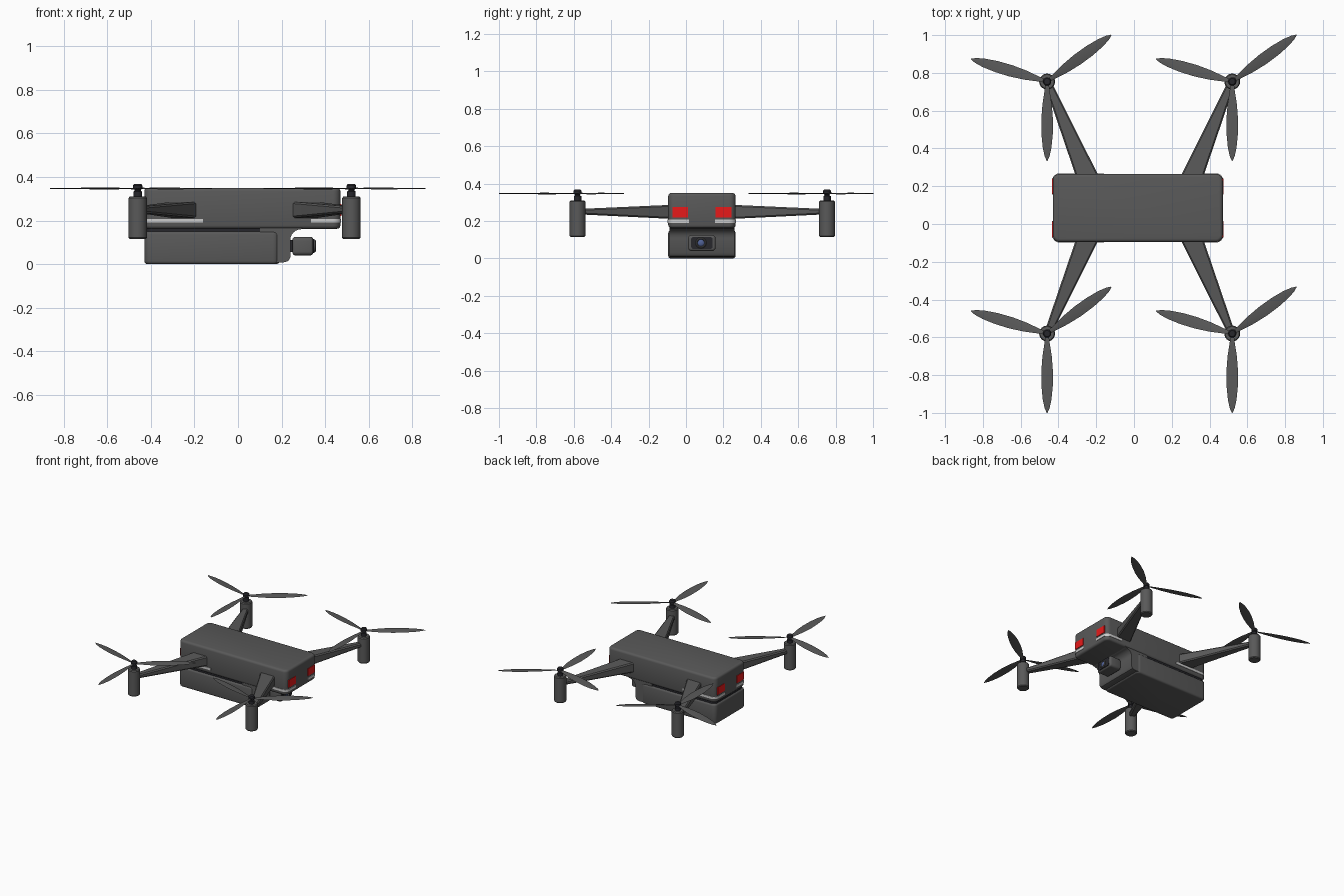
import bpy, bmesh
from math import sin, cos, radians, pi
from mathutils import Matrix, Vector

if "Cube" in bpy.data.objects:
    bpy.data.objects.remove(bpy.data.objects["Cube"])

CX, CY = 0.03, 0.085          # centre of the four rotors / body width


def material(name, rgb):
    m = bpy.data.materials.new(name)
    m.diffuse_color = (*rgb, 1)
    m.use_nodes = True
    m.node_tree.nodes["Principled BSDF"].inputs["Base Color"].default_value = m.diffuse_color
    return m


DARK = material("dark_shell", (0.10, 0.10, 0.10))
BLACK = material("black_trim", (0.02, 0.02, 0.025))
RED = material("red_lamp", (0.8, 0.01, 0.01))
LIGHT = material("light_strip", (0.6, 0.6, 0.6))
GLASS = material("lens_glass", (0.08, 0.12, 0.3))


def finish(bm, name, mat, smooth=True):
    bmesh.ops.recalc_face_normals(bm, faces=bm.faces)
    me = bpy.data.meshes.new(name)
    bm.to_mesh(me)
    bm.free()
    ob = bpy.data.objects.new(name, me)
    bpy.context.collection.objects.link(ob)
    me.materials.append(mat)
    if smooth:
        bpy.ops.object.select_all(action='DESELECT')
        ob.select_set(True)
        bpy.context.view_layer.objects.active = ob
        bpy.ops.object.shade_smooth_by_angle(angle=radians(35))
    return ob


def box(name, x, y, z, mat, corner=0, edge=0, axis=2):
    """Box from ranges; 'corner' rounds edges along axis, 'edge' softens the end rims."""
    bm = bmesh.new()
    bmesh.ops.create_cube(bm, size=1)
    for v in bm.verts:
        v.co = [(r[0] + r[1]) / 2 + c * (r[1] - r[0]) for r, c in zip((x, y, z), v.co)]
    if corner:
        es = [e for e in bm.edges
              if abs((e.verts[0].co - e.verts[1].co).normalized()[axis]) > 0.9]
        bmesh.ops.bevel(bm, geom=es, offset=corner, segments=5, profile=0.5, affect='EDGES')
    if edge:
        lim = (x, y, z)[axis]
        es = [e for e in bm.edges
              if any(all(abs(v.co[axis] - l) < 1e-5 for v in e.verts) for l in lim)]
        bmesh.ops.bevel(bm, geom=es, offset=edge, segments=3, profile=0.5, affect='EDGES')
    return finish(bm, name, mat)


def prism(name, pts, y0, y1, mat):
    """Extrude an xz profile along y."""
    bm = bmesh.new()
    f = bm.faces.new([bm.verts.new((px, y0, pz)) for px, pz in pts])
    ext = bmesh.ops.extrude_face_region(bm, geom=[f])
    bmesh.ops.translate(bm, vec=(0, y1 - y0, 0),
                        verts=[v for v in ext['geom'] if isinstance(v, bmesh.types.BMVert)])
    return finish(bm, name, mat)


def turned(name, profile, mat, loc, rot=Matrix(), n=32):
    """Revolve (radius, height) points around z."""
    bm = bmesh.new()
    rings = [[bm.verts.new((r * cos(2 * pi * i / n), r * sin(2 * pi * i / n), h))
              for i in range(n)] for r, h in profile]
    for a, b in zip(rings, rings[1:]):
        for i in range(n):
            bm.faces.new((a[i], a[(i + 1) % n], b[(i + 1) % n], b[i]))
    bm.faces.new(rings[0])
    bm.faces.new(rings[-1])
    bmesh.ops.transform(bm, matrix=Matrix.Translation(loc) @ rot, verts=bm.verts)
    return finish(bm, name, mat)


def loft(bm, sections):
    rings = [[bm.verts.new(p) for p in s] for s in sections]
    n = len(rings[0])
    for a, b in zip(rings, rings[1:]):
        for i in range(n):
            bm.faces.new((a[i], a[(i + 1) % n], b[(i + 1) % n], b[i]))
    bm.faces.new(rings[0])
    bm.faces.new(rings[-1])


# Body: upper shell, recessed seam, battery, and curved chin behind the camera
Y0, Y1 = CY - 0.18, CY + 0.18
box("upper_shell", (-0.43, 0.47), (Y0, Y1), (0.162, 0.35), DARK, 0.035, 0.016)
box("seam", (-0.42, 0.20), (Y0 + 0.01, Y1 - 0.01), (0.13, 0.18), BLACK, 0.03)
box("battery", (-0.43, 0.19), (Y0, Y1), (0.0, 0.15), DARK, 0.03, 0.014)
chin = [(0.1, 0.008), (0.21, 0.008), (0.23, 0.014), (0.24, 0.03), (0.24, 0.11)]
chin += [(0.29 - 0.05 * cos(radians(a)), 0.11 + 0.05 * sin(radians(a))) for a in range(15, 91, 15)]
chin += [(0.31, 0.175), (0.1, 0.175)]
prism("chin", chin, Y0 + 0.006, Y1 - 0.006, DARK)

# Lamps and light strips wrapping the four corners
R = 0.035
for end, sx in (("front", 1), ("rear", -1)):
    xe = 0.47 if sx > 0 else -0.43
    xs = 0.335 if sx > 0 else -0.16
    for side, sy in (("left", 1), ("right", -1)):
        yc = CY + sy * 0.115
        box(f"{end}_{side}_lamp", sorted((xe - sx * 0.02, xe + sx * 0.004)),
            (yc - 0.042, yc + 0.042), (0.22, 0.275), RED)
        ye = CY + sy * 0.18
        path = [((xs, ye), (0, sy))]
        for a in range(0, 91, 15):
            d = (sx * sin(radians(a)), sy * cos(radians(a)))
            path.append(((xe - sx * R + R * d[0], ye - sy * R + R * d[1]), d))
        path.append(((xe, CY + sy * 0.07), (sx, 0)))
        bm = bmesh.new()
        loft(bm, [[(p[0] + d[0] * o, p[1] + d[1] * o, z)
                   for o, z in ((-0.004, 0.19), (0.003, 0.19), (0.003, 0.207), (-0.004, 0.207))]
                  for p, d in path])
        finish(bm, f"{end}_{side}_strip", LIGHT)

# Camera: mount, chamfered housing, barrel and lens
box("camera_mount", (0.22, 0.28), (CY - 0.045, CY + 0.045), (0.055, 0.11), BLACK)
box("camera_housing", (0.25, 0.345), (CY - 0.073, CY + 0.073), (0.04, 0.125), DARK, 0.018, 0.012, 0)
box("camera_face", (0.33, 0.349), (CY - 0.058, CY + 0.058), (0.05, 0.115), BLACK, 0.015, 0, 0)
turn_x = Matrix.Rotation(pi / 2, 4, 'Y')
turned("lens_barrel", [(0.029, 0), (0.029, 0.018), (0.025, 0.022), (0.022, 0.022), (0.018, 0.014)],
       DARK, (0.335, CY - 0.005, 0.083), turn_x)
turned("lens", [(0.02, 0), (0.018, 0.003), (0.010, 0.007), (0.003, 0.008)],
       GLASS, (0.347, CY - 0.005, 0.083), turn_x)

# Arms, motors and three-bladed rotors, mirrored to each corner
BLADE = [(0.0, 0.008), (0.05, 0.014), (0.12, 0.025), (0.20, 0.031), (0.28, 0.030),
         (0.35, 0.023), (0.395, 0.013), (0.42, 0.002)]
for end, sx in (("front", 1), ("rear", -1)):
    for side, sy in (("left", 1), ("right", -1)):
        tag = f"{end}_{side}"
        hx, hy = CX + sx * 0.49, CY + 0.002 + sy * 0.667

        bm = bmesh.new()
        secs = []
        for ox, oy, w, z0, z1 in ((0.23, 0.09, 0.066, 0.207, 0.29),
                                  (0.28, 0.175, 0.06, 0.212, 0.286),
                                  (0.478, 0.645, 0.022, 0.235, 0.265)):
            c = 0.008
            sec = ((-w, z0 + c), (-w + c, z0), (w - c, z0), (w, z0 + c),
                   (w, z1 - c), (w - c, z1), (-w + c, z1), (-w, z1 - c))
            secs.append([(CX + sx * (ox + u), CY + sy * oy, z) for u, z in sec])
        loft(bm, secs)
        finish(bm, tag + "_arm", DARK)

        turned(tag + "_motor", [(0.037, 0.115), (0.042, 0.121), (0.042, 0.303), (0.037, 0.31)],
               DARK, (hx, hy, 0))
        turned(tag + "_hub", [(0.02, 0.305), (0.02, 0.333), (0.014, 0.337), (0.014, 0.342),
                              (0.022, 0.346), (0.022, 0.36), (0.016, 0.368)], BLACK, (hx, hy, 0))

        bm = bmesh.new()
        for ang in (36, 163.5, 270):
            rot = Matrix.Rotation(radians(ang), 3, 'Z')
            secs = []
            for r, w in BLADE:
                tilt = Matrix.Rotation(radians(12 - 22 * r), 3, 'X')
                t = 0.0025
                secs.append([rot @ (Vector((r, 0, 0)) + tilt @ Vector((0, y, z))) +
                             Vector((hx, hy, 0.347))
                             for y, z in ((-w, 0), (0, t), (w, 0), (0, -t))])
            loft(bm, secs)
        finish(bm, tag + "_rotor_blades", DARK)
